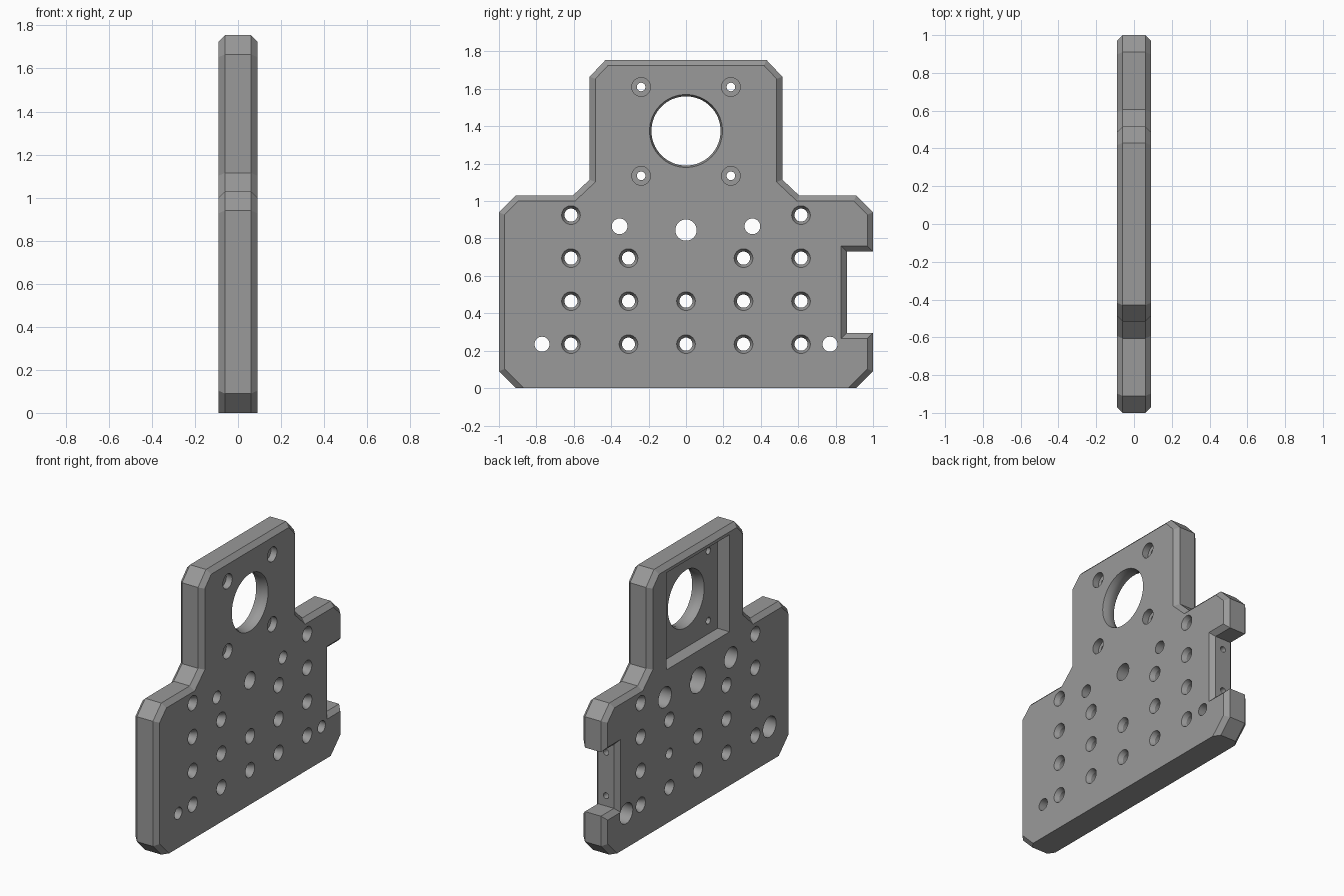
import bpy, bmesh, math
from mathutils import Vector

if "Cube" in bpy.data.objects:
    bpy.data.objects.remove(bpy.data.objects["Cube"])

HALF = 0.09      # half thickness along x
CH = 0.03        # edge chamfer

grey = bpy.data.materials.new("grey")
grey.diffuse_color = (0.32, 0.32, 0.32, 1)
grey.use_nodes = True
grey.node_tree.nodes["Principled BSDF"].inputs["Base Color"].default_value = grey.diffuse_color


def make_object(name, bm):
    bmesh.ops.recalc_face_normals(bm, faces=bm.faces[:])
    mesh = bpy.data.meshes.new(name)
    bm.to_mesh(mesh)
    bm.free()
    mesh.materials.append(grey)
    obj = bpy.data.objects.new(name, mesh)
    bpy.context.collection.objects.link(obj)
    return obj


def inset(points, d):
    """Offset a counter-clockwise outline inwards, leaving the bottom edge alone."""
    lines = []
    for i, p in enumerate(points):
        a, b = Vector(p), Vector(points[(i + 1) % len(points)])
        t = (b - a).normalized()
        off = 0 if a.y == 0 and b.y == 0 else d
        lines.append((a + Vector((-t.y, t.x)) * off, t))
    result = []
    for i in range(len(points)):
        (p, t), (q, u) = lines[i - 1], lines[i]
        w = q - p
        s = (w.x * u.y - w.y * u.x) / (t.x * u.y - t.y * u.x)
        result.append(p + t * s)
    return result


def loft(bm, rings):
    """Skin a list of vertex rings and cap both ends."""
    rings = [[bm.verts.new(co) for co in ring] for ring in rings]
    n = len(rings[0])
    for a, b in zip(rings, rings[1:]):
        for i in range(n):
            j = (i + 1) % n
            bm.faces.new((a[i], a[j], b[j], b[i]))
    bm.faces.new(rings[0][::-1])
    bm.faces.new(rings[-1])


def bore(bm, y, z, profile, sides=32):
    """Turned cutter along x from (x, radius) steps."""
    loft(bm, [[(x, y + r * math.cos(2 * math.pi * k / sides),
                z + r * math.sin(2 * math.pi * k / sides)) for k in range(sides)]
              for x, r in profile])


# Plate outline in (y, z), with a notch on the +y side
shoulder = [(1, 0.94), (0.91, 1.03), (0.605, 1.03), (0.515, 1.115),
            (0.515, 1.665), (0.43, 1.755)]
outline = [(-0.91, 0), (0.91, 0), (1, 0.09),
           (1, 0.295), (0.86, 0.295), (0.86, 0.73), (1, 0.73)]
outline += shoulder + [(-y, z) for y, z in reversed(shoulder)] + [(-1, 0.09)]
inner = inset(outline, CH)
bm = bmesh.new()
loft(bm, [[(x, p[0], p[1]) for p in pts] for x, pts in
          ((-HALF, inner), (CH - HALF, outline), (HALF - CH, outline), (HALF, inner))])
plate = make_object("mounting_plate", bm)

# Square motor pocket in the -x face
bm = bmesh.new()
loft(bm, [[(x, y, z) for y, z in ((-0.34, 1.045), (0.34, 1.045), (0.34, 1.705), (-0.34, 1.705))]
          for x in (-0.2, 0.0)])
pocket = make_object("pocket_cutter", bm)

bm = bmesh.new()
OUT = 0.12
# Main shaft opening, chamfered on both rims
bore(bm, 0, 1.375, [(-0.04, 0.195), (0.0, 0.195), (0.03, 0.185), (0.06, 0.185),
                    (HALF, 0.195), (OUT, 0.195)], 64)
# Counterbored motor screw holes
for y in (-0.24, 0.24):
    for z in (1.135, 1.61):
        bore(bm, y, z, [(-0.04, 0.023), (0.045, 0.023), (0.045, 0.05), (OUT, 0.05)])
# Grid of countersunk holes
for y, rows in ((0.615, 4), (0.3075, 3), (0, 2)):
    for side in ((-1, 1) if y else (1,)):
        for row in range(rows):
            plain_back = side * y > 0.3 and side * y < 0.4 and row == 1
            rb = 0.035 if plain_back else 0.05
            bore(bm, side * y, 0.235 + 0.23 * row,
                 [(-OUT, rb), (-HALF, rb), (-0.06, 0.035), (0.06, 0.035),
                  (HALF, 0.05), (OUT, 0.05)])
# Fixing holes, counterbored from the -x face
for y, z, r, big in ((-0.355, 0.865, 0.042, 0.07), (0.355, 0.865, 0.042, 0.07),
                     (0, 0.845, 0.057, 0.085),
                     (-0.77, 0.235, 0.04, 0.07), (0.77, 0.235, 0.04, 0.07)):
    bore(bm, y, z, [(-OUT, big), (0.01, big), (0.01, r), (OUT, r)])
# Small screw holes in the notch floor, running along y
for z in (0.365, 0.66):
    loft(bm, [[(0.02 * math.cos(math.pi * k / 8), y, z + 0.02 * math.sin(math.pi * k / 8))
               for k in range(16)] for y in (0.9, 0.72)])
holes = make_object("hole_cutters", bm)

# Cut the plate
bpy.context.view_layer.objects.active = plate
plate.select_set(True)
for cutter in (pocket, holes):
    cutter.hide_render = True
    mod = plate.modifiers.new(cutter.name, 'BOOLEAN')
    mod.operation = 'DIFFERENCE'
    mod.solver = 'EXACT'
    mod.object = cutter
    bpy.ops.object.modifier_apply(modifier=mod.name)
    bpy.data.objects.remove(cutter)
bpy.ops.object.shade_smooth_by_angle(angle=math.radians(20))
